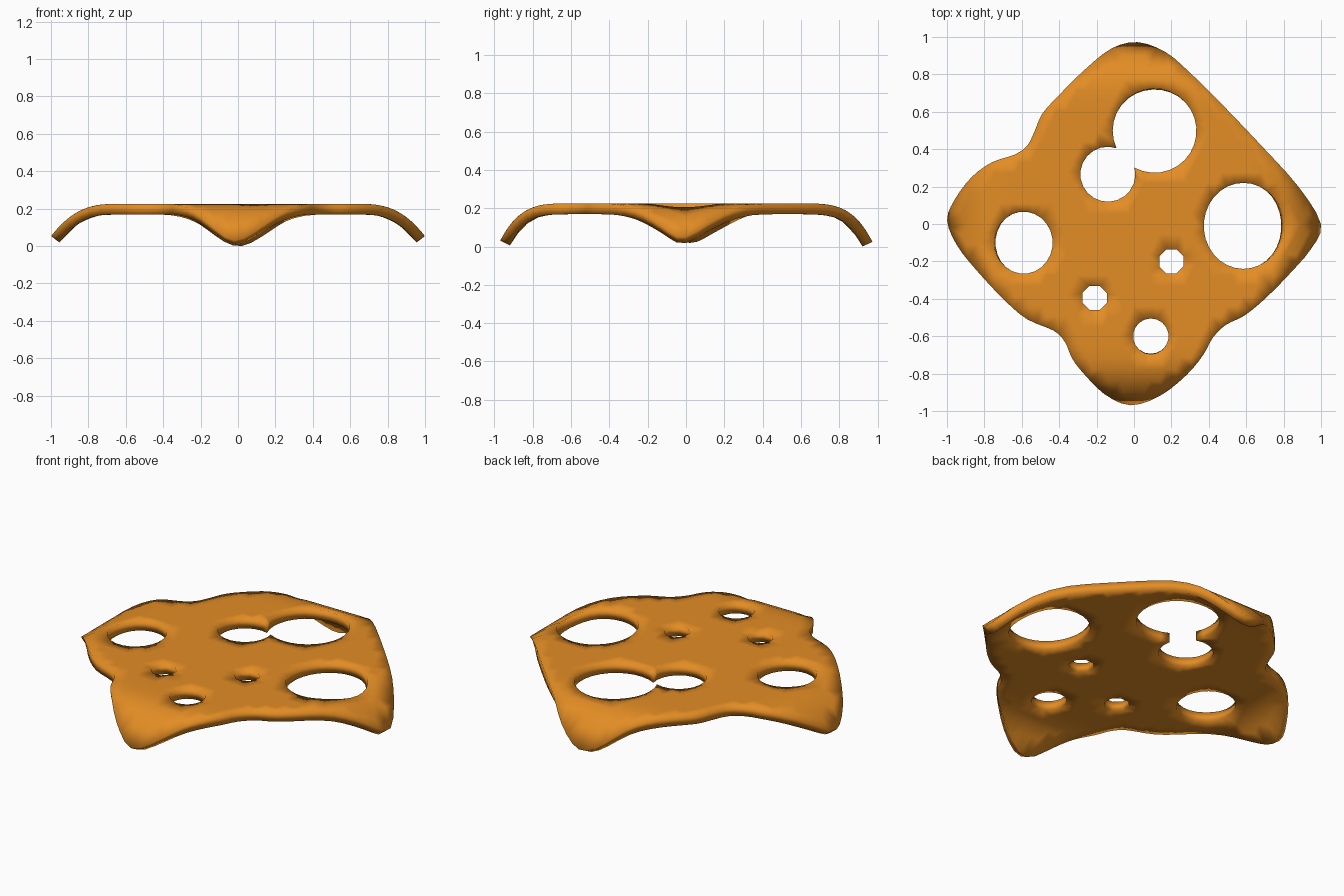
import bpy, bmesh, math
from mathutils import Vector
from mathutils.geometry import delaunay_2d_cdt

cube = bpy.data.objects.get("Cube")
if cube:
    bpy.data.objects.remove(cube, do_unlink=True)

HALF = 0.028      # half the sheet thickness
MID = 0.206       # height of the flat middle layer
PITCH = 0.055     # spacing of the inner points


def smooth_loop(points, steps):
    """Closed Catmull-Rom curve through the points."""
    pts = [Vector(p) for p in points]
    n, out = len(pts), []
    for i in range(n):
        a, b, c, d = (pts[(i + k) % n] for k in (-1, 0, 1, 2))
        for s in range(steps):
            t = s / steps
            out.append(0.5 * (2 * b + (c - a) * t + (2 * a - 5 * b + 4 * c - d) * t ** 2
                              + (3 * b - a - 3 * c + d) * t ** 3))
    return out


def ellipse(x, y, rx, ry, sides):
    return [Vector((x + rx * math.cos(math.tau * (i + 0.5) / sides),
                    y + ry * math.sin(math.tau * (i + 0.5) / sides))) for i in range(sides)]


def open_arc(centre, radius, other, other_radius, sides):
    """Part of a circle that lies outside the other circle."""
    gap = other - centre
    dist = gap.length
    along = (dist ** 2 + radius ** 2 - other_radius ** 2) / (2 * dist)
    cut = math.acos(along / radius)
    start = math.atan2(gap.y, gap.x) + cut
    sweep = math.tau - 2 * cut
    return [centre + radius * Vector((math.cos(start + sweep * i / sides),
                                      math.sin(start + sweep * i / sides)))
            for i in range(sides)]


def inside(p, loop):
    hit = False
    for a, b in zip(loop, loop[1:] + loop[:1]):
        if (a.y > p.y) != (b.y > p.y):
            if p.x < a.x + (p.y - a.y) * (b.x - a.x) / (b.y - a.y):
                hit = not hit
    return hit


def in_sheet(p):
    return inside(p, outline) and not any(inside(p, h) for h in holes)


def height(x, y):
    """Flat middle with the four corners drooping."""
    tx = max(0, (abs(x) - 0.66) / 0.32)
    ty = max(0, (abs(y) - 0.6) / 0.35)
    return MID - 0.165 * tx ** 2.6 - 0.19 * ty ** 3.8


def normal(x, y):
    e = 0.002
    return Vector((height(x - e, y) - height(x + e, y),
                   height(x, y - e) - height(x, y + e), 2 * e)).normalized()


# Wavy diamond outline, pulled in where the tilted thickness reaches outwards
outline = [p - normal(p.x, p.y).xy * HALF for p in smooth_loop([
    (.02, .973), (.17, .92), (.3, .81), (.48, .63), (.68, .42), (.88, .2),
    (1, 0), (.95, -.13), (.83, -.27), (.7, -.4), (.59, -.49), (.49, -.54),
    (.42, -.61), (.37, -.7), (.28, -.81), (.14, -.92), (-.02, -.97),
    (-.16, -.91), (-.27, -.8), (-.33, -.72), (-.37, -.63), (-.43, -.57),
    (-.57, -.51), (-.69, -.41), (-.85, -.24), (-.95, -.11), (-1, .02),
    (-.96, .13), (-.87, .25), (-.76, .33), (-.64, .37), (-.57, .42),
    (-.53, .5), (-.49, .59), (-.4, .69), (-.26, .83), (-.12, .94)], 3)]

# Round holes, and two that have run together
big, small = Vector((.11, .498)), Vector((-.14, .266))
holes = [
    ellipse(-.59, -.1, .155, .166, 24),
    ellipse(.585, -.01, .212, .23, 30),
    ellipse(.09, -.6, .095, .095, 18),
    ellipse(.2, -.2, .07, .07, 8),
    ellipse(-.21, -.395, .07, .07, 8),
    open_arc(big, .224, small, .147, 26) + open_arc(small, .147, big, .224, 18),
]

# Flat triangulation of the sheet
points, edges = [], []
for loop in [outline] + holes:
    first, n = len(points), len(loop)
    points += loop
    edges += [(first + i, first + (i + 1) % n) for i in range(n)]
rim = list(points)
rows = int(1 / PITCH)
for j in range(-rows, rows + 1):
    for i in range(-rows, rows + 1):
        p = Vector(((i + 0.5 * (j % 2)) * PITCH, j * PITCH))
        if in_sheet(p) and min((p - q).length for q in rim) > PITCH * 0.8:
            points.append(p)
flat, _, tris, *_ = delaunay_2d_cdt(points, edges, [], 0, 1e-5)
tris = [t for t in tris if in_sheet(sum((flat[i] for i in t), Vector((0, 0))) / len(t))]

# Top and bottom layers
bm = bmesh.new()
top, bottom = [], []
for p in flat:
    base = Vector((p.x, p.y, height(p.x, p.y)))
    offset = normal(p.x, p.y) * HALF
    top.append(bm.verts.new(base + offset))
    bottom.append(bm.verts.new(base - offset))
sides_used = {}
for t in tris:
    bm.faces.new([top[i] for i in t])
    bm.faces.new([bottom[i] for i in reversed(t)])
    for a, b in zip(t, list(t[1:]) + [t[0]]):
        sides_used.setdefault(frozenset((a, b)), []).append((a, b))

# Side walls around the rims
for used in sides_used.values():
    if len(used) == 1:
        a, b = used[0]
        bm.faces.new((top[b], top[a], bottom[a], bottom[b]))
bmesh.ops.delete(bm, geom=[v for v in bm.verts if not v.link_faces], context='VERTS')
bmesh.ops.recalc_face_normals(bm, faces=bm.faces)
low = min(v.co.z for v in bm.verts)
bmesh.ops.translate(bm, verts=bm.verts, vec=(0, 0, -low))

# Soft shading runs over the rims as well
for f in bm.faces:
    f.smooth = True

mesh = bpy.data.meshes.new("cheese_slice")
bm.to_mesh(mesh)
bm.free()
slice_obj = bpy.data.objects.new("cheese_slice", mesh)
bpy.context.collection.objects.link(slice_obj)

# Orange cheese colour
mat = bpy.data.materials.new("cheese_orange")
mat.use_nodes = True
colour = (0.77, 0.265, 0.018, 1)
mat.diffuse_color = colour
mat.node_tree.nodes["Principled BSDF"].inputs["Base Color"].default_value = colour
mesh.materials.append(mat)
